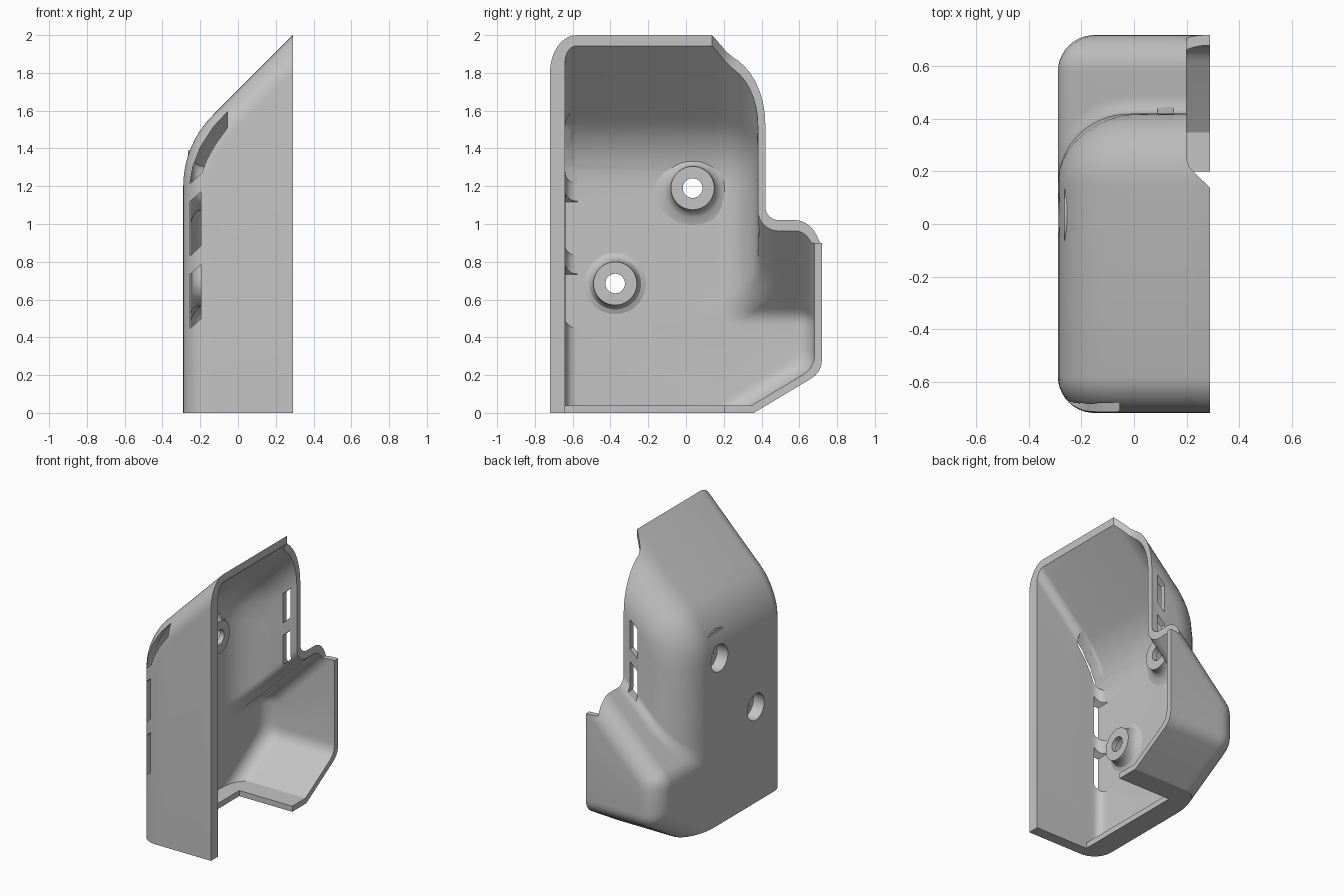
import bpy, bmesh
from math import sin, cos, asin, sqrt, pi, radians

old = bpy.data.objects.get("Cube")
if old:
    bpy.data.objects.remove(old, do_unlink=True)

grey = bpy.data.materials.new("plain_grey")
grey.use_nodes = True
grey.diffuse_color = (0.55, 0.55, 0.55, 1)
grey.node_tree.nodes["Principled BSDF"].inputs["Base Color"].default_value = (0.55, 0.55, 0.55, 1)

SIDE = -0.29      # outer face of the closed side
WALL = 0.04


def make_object(name, bm):
    bmesh.ops.remove_doubles(bm, verts=bm.verts, dist=1e-5)
    bmesh.ops.recalc_face_normals(bm, faces=bm.faces)
    mesh = bpy.data.meshes.new(name)
    bm.to_mesh(mesh)
    bm.free()
    mesh.materials.append(grey)
    obj = bpy.data.objects.new(name, mesh)
    bpy.context.scene.collection.objects.link(obj)
    return obj


def loft(name, rings, caps=True, closed=False):
    """Skin equal-length rings of points."""
    bm = bmesh.new()
    loops = [[bm.verts.new(p) for p in ring] for ring in rings]
    pairs = list(zip(loops, loops[1:]))
    if closed:
        pairs.append((loops[-1], loops[0]))
    for a, b in pairs:
        for i in range(len(a)):
            j = (i + 1) % len(a)
            bm.faces.new((a[i], a[j], b[j], b[i]))
    if caps:
        bm.faces.new(loops[0])
        bm.faces.new(loops[-1])
    return make_object(name, bm)


def prism(name, points, axis, low, high):
    """Extrude a 2D outline along one axis."""
    def place(p, h):
        q = list(p)
        q.insert(axis, h)
        return q
    obj = loft(name, [[place(p, h) for p in points] for h in (low, high)])
    obj.hide_render = True
    return obj


# Roof height: upright side, arc, then a 45 degree slope, moved inwards by inset
def roof(x, inset, start, radius):
    mid = SIDE + radius
    r = radius - inset
    if x < mid - r / sqrt(2):
        return start + sqrt(max(0, r * r - (x - mid) ** 2))
    return x - SIDE + start + radius * (sqrt(2) - 1) - inset * sqrt(2)


def body_roof(x, inset):
    return roof(x, inset, 1.2, 0.53)


def tail_roof(x, inset):
    return roof(x, inset, 0.468, 0.15)


# Rounded end of a block: (distance from end, height) from end wall to flat roof
def rounded_end(x, wall, r, height, steps=10):
    depth = min(1, max(0, (x - SIDE - wall) / r))
    first = asin(1 - depth)
    out = []
    for i in range(steps + 1):
        a = first + (pi / 2 - first) * i / steps
        out.append((r * (1 - cos(a)), height(x, wall + r * (1 - sin(a)))))
    return out


# Cross-section of the housing at x
def section(x, wall, front_wall):
    front = rounded_end(x, wall, 0.14 - front_wall, body_roof)
    back = rounded_end(x, wall, 0.27 - wall, body_roof)
    tail = rounded_end(x, wall, 0.14 - wall, tail_roof)
    pts = [(-0.72 + front_wall + front[0][0], wall)]
    pts += [(-0.72 + front_wall + d, z) for d, z in front]
    pts += [(0.42 - wall - d, z) for d, z in reversed(back)]
    # fillet between body and tail
    f = 0.07 + wall
    cy, cz = pts[-1][0] + f, tail_roof(x, wall) + f
    for i in range(9):
        a = pi / 2 * i / 8
        pts.append((cy - f * cos(a), cz - f * sin(a)))
    pts += [(0.72 - wall - d, z) for d, z in reversed(tail)]
    # rounded corner into the slanted underside
    y = pts[-1][0]
    shift = 1.166 * (wall + tail[0][0])
    z = 0.6 * (y - 0.36) + shift
    k = 0.07
    for i in range(6):
        s = i / 5
        pts.append((y - k * 0.86 * s * s, z + k * (1 - s) ** 2 - k * 0.51 * s * s))
    pts.append((0.36 + (wall - shift) / 0.6, wall))
    return [(x, py, pz) for py, pz in pts]


def housing_solid(name, wall, front_wall, end):
    base, curve = SIDE + wall, 0.28
    xs = [base + curve * (1 - cos(pi / 2 * i / 14)) for i in range(15)]
    xs += [xs[-1] + (end - xs[-1]) * i / 4 for i in range(1, 5)]
    return loft(name, [section(x, wall, front_wall) for x in xs])


housing = housing_solid("housing_shell", 0, 0, 0.29)
hollow = housing_solid("hollow_cutter", WALL, 0.08, 0.36)
hollow.hide_render = True
cutters = [hollow]

# Notch along the back rim
cutters.append(prism("rim_notch", [(0.31, 0.12), (0.24, 0.185), (0.212, 0.215), (0.2, 0.25),
                                   (0.2, 0.8), (0.31, 0.8)], 2, 0.9, 2.1))
# Opening in the floor
cutters.append(prism("floor_opening", [(-0.13, -0.64), (0.4, -0.64), (0.4, 0.2), (-0.13, 0.2)],
                     2, -0.1, 0.06))


# Slanted vent slots
def slot(x, z, height, y0, y1):
    pts = [(x, z), (x + 0.06, z + 0.055), (x + 0.06, z + 0.055 + height), (x, z + height)]
    cutters.append(prism("slot", pts, 1, y0, y1))


for z in (0.445, 0.83):
    slot(-0.255, z, 0.287, -0.8, -0.575)
for z in (0.93, 1.23):
    slot(0.09, z, 0.21, 0.3, 0.47)
curved = [(-0.255, 1.21), (-0.24, 1.3), (-0.2, 1.405), (-0.13, 1.515), (-0.055, 1.595),
          (-0.055, 1.51), (-0.12, 1.42), (-0.165, 1.34), (-0.192, 1.27)]
cutters.append(prism("curved_slot", curved, 1, -0.8, -0.575))

# Screw bosses with a recess on the outer side
SIDES = 40
for label, y, z, flare in (("upper", 0.035, 1.19, 0.2), ("lower", -0.375, 0.685, 0.165)):
    ring = [(cos(2 * pi * i / SIDES), sin(2 * pi * i / SIDES)) for i in range(SIDES)]
    cutters.append(prism("recess", [(y + 0.095 * c, z + 0.095 * s) for c, s in ring],
                         0, -0.35, -0.2))
    span = flare - 0.115
    profile = [(0.052, -0.17), (0.115, -0.17), (0.117, -0.195), (0.115 + span * 0.15, -0.22),
               (0.115 + span * 0.45, -0.24), (flare, -0.251), (flare, -0.265),
               (0.095, -0.265), (0.095, -0.205), (0.052, -0.205)]
    rings = [[(x, y + r * c, z + r * s) for c, s in ring] for r, x in profile]
    loft(label + "_screw_boss", rings, caps=False, closed=True)

# Cut the shell and drop the cutters
for cutter in cutters:
    mod = housing.modifiers.new("cut", 'BOOLEAN')
    mod.operation = 'DIFFERENCE'
    mod.solver = 'EXACT'
    mod.object = cutter
bpy.context.view_layer.update()
result = bpy.data.meshes.new_from_object(housing.evaluated_get(bpy.context.evaluated_depsgraph_get()))
housing.modifiers.clear()
housing.data = result
for cutter in cutters:
    bpy.data.objects.remove(cutter, do_unlink=True)

# Smooth curves, crisp edges
for obj in bpy.context.scene.objects:
    if obj.name == "housing_shell" or obj.name.endswith("_screw_boss"):
        obj.data.shade_smooth()
        obj.data.set_sharp_from_angle(angle=radians(30))
